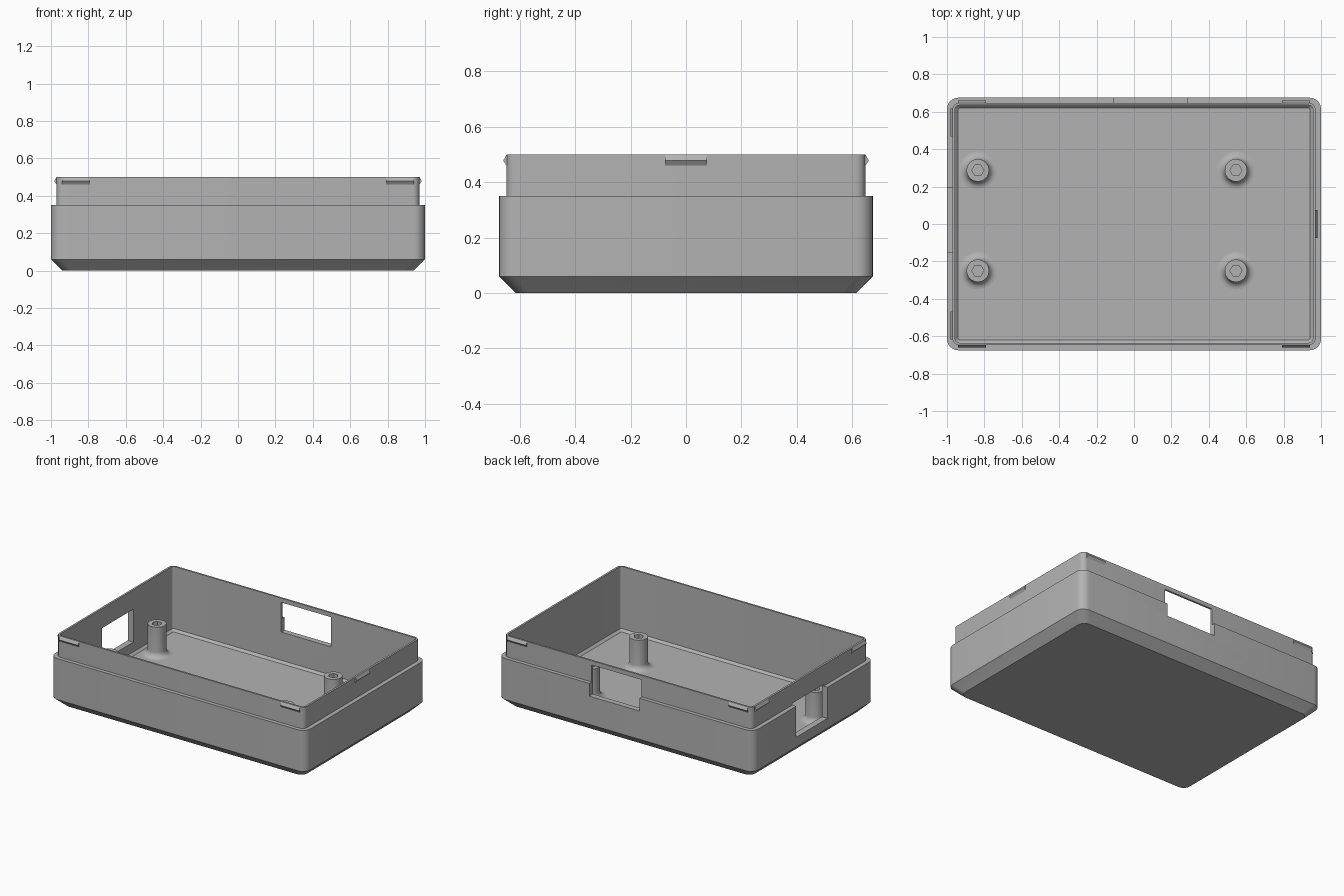
import bpy, bmesh, math
from mathutils import Matrix

if "Cube" in bpy.data.objects:
    bpy.data.objects.remove(bpy.data.objects["Cube"])

GREY = 0.45
mat = bpy.data.materials.new("plain grey")
mat.use_nodes = True
mat.diffuse_color = (GREY, GREY, GREY, 1)
mat.node_tree.nodes["Principled BSDF"].inputs["Base Color"].default_value = (GREY, GREY, GREY, 1)

FLOOR = 0.045


def finish(name, bm, smooth=True):
    bmesh.ops.recalc_face_normals(bm, faces=bm.faces)
    mesh = bpy.data.meshes.new(name)
    bm.to_mesh(mesh)
    bm.free()
    obj = bpy.data.objects.new(name, mesh)
    bpy.context.collection.objects.link(obj)
    mesh.materials.append(mat)
    bpy.ops.object.select_all(action="DESELECT")
    obj.select_set(True)
    bpy.context.view_layer.objects.active = obj
    if smooth:
        bpy.ops.object.shade_smooth_by_angle(angle=math.radians(30))
    return obj


def loft(bm, rings, cap=True):
    """Skin consecutive closed rings of points."""
    rows = [[bm.verts.new(p) for p in ring] for ring in rings]
    n = len(rows[0])
    for a, b in zip(rows, rows[1:]):
        for i in range(n):
            j = (i + 1) % n
            bm.faces.new((a[i], a[j], b[j], b[i]))
    if cap:
        bm.faces.new(rows[0])
        bm.faces.new(rows[-1])


def rounded_ring(hx, hy, r, z, steps=6):
    points = []
    for k, (sx, sy) in enumerate(((1, 1), (-1, 1), (-1, -1), (1, -1))):
        for i in range(steps + 1):
            a = math.pi / 2 * (k + i / steps)
            points.append((sx * (hx - r) + r * math.cos(a), sy * (hy - r) + r * math.sin(a), z))
    return points


def circle(r, z, n=36):
    return [(r * math.cos(math.tau * i / n), r * math.sin(math.tau * i / n), z) for i in range(n)]


def box(bm, x0, x1, y0, y1, z0, z1):
    size = Matrix.Diagonal((x1 - x0, y1 - y0, z1 - z0, 1))
    centre = Matrix.Translation(((x0 + x1) / 2, (y0 + y1) / 2, (z0 + z1) / 2))
    bmesh.ops.create_cube(bm, size=1, matrix=centre @ size)


# Tray: underside, bevel, wall, ledge, thin lip, cavity, floor
bm = bmesh.new()
loft(bm, [rounded_ring(*s) for s in (
    (0.94, 0.615, 0.05, 0),
    (1, 0.675, 0.06, 0.06),
    (1, 0.675, 0.06, 0.35),
    (0.97, 0.648, 0.035, 0.35),
    (0.97, 0.648, 0.035, 0.5),
    (0.956, 0.635, 0.02, 0.5),
    (0.956, 0.635, 0.02, FLOOR + 0.016),
    (0.94, 0.62, 0.01, FLOOR),
)])
tray = finish("tray", bm, smooth=False)

# Port openings in the back and one end
bm = bmesh.new()
box(bm, -0.107, 0.284, 0.6, 0.75, 0.26, 0.47)
box(bm, -1.1, -0.9, -0.152, 0.196, 0.13, 0.362)
cutter = finish("port_cutter", bm, smooth=False)
cutter.hide_render = True

bpy.context.view_layer.objects.active = tray
cut = tray.modifiers.new("ports", "BOOLEAN")
cut.operation = "DIFFERENCE"
cut.solver = "EXACT"
cut.object = cutter
bpy.ops.object.modifier_apply(modifier="ports")
bpy.data.objects.remove(cutter)
tray.select_set(True)
bpy.ops.object.shade_smooth_by_angle(angle=math.radians(30))

# Screw posts with a flared foot and a six-sided hole
for x, end in ((-0.835, "right"), (0.545, "left")):
    for y, side in ((0.287, "back"), (-0.25, "front")):
        bm = bmesh.new()
        flare = [circle(0.1 - 0.04 * math.sin(a), FLOOR + 0.04 * (1 - math.cos(a)))
                 for a in (math.pi / 2 * i / 6 for i in range(7))]
        hole = [[p for q in circle(0.032, z, 6) for p in [q] * 6] for z in (0.26, FLOOR + 0.002)]
        loft(bm, flare + [circle(0.06, 0.26)] + hole, cap=False)
        bmesh.ops.remove_doubles(bm, verts=bm.verts, dist=1e-5)
        bmesh.ops.dissolve_degenerate(bm, edges=bm.edges, dist=1e-5)
        post = finish("screw_post_%s_%s" % (side, end), bm)
        post.location = (x, y, 0)

# Snap ridges: short wedges along the lip, (name, wall distance, turn, centre along wall)
ridges = [("left", 0.97, 0, 0)]
ridges += [("right", 0.97, math.pi, s * 0.542) for s in (-1, 1)]
ridges += [("back", 0.648, math.pi / 2, s * 0.865) for s in (-1, 1)]
ridges += [("front", 0.648, -math.pi / 2, s * 0.865) for s in (-1, 1)]
for name, wall, turn, along in ridges:
    bm = bmesh.new()
    section = ((-0.006, 0.46), (0, 0.46), (0.012, 0.478), (0, 0.5), (-0.006, 0.5))
    loft(bm, [[(wall + d, along + e, z) for d, z in section] for e in (-0.075, 0.075)])
    bm.transform(Matrix.Rotation(turn, 4, "Z"))
    finish("snap_ridge_" + name, bm, smooth=False)
